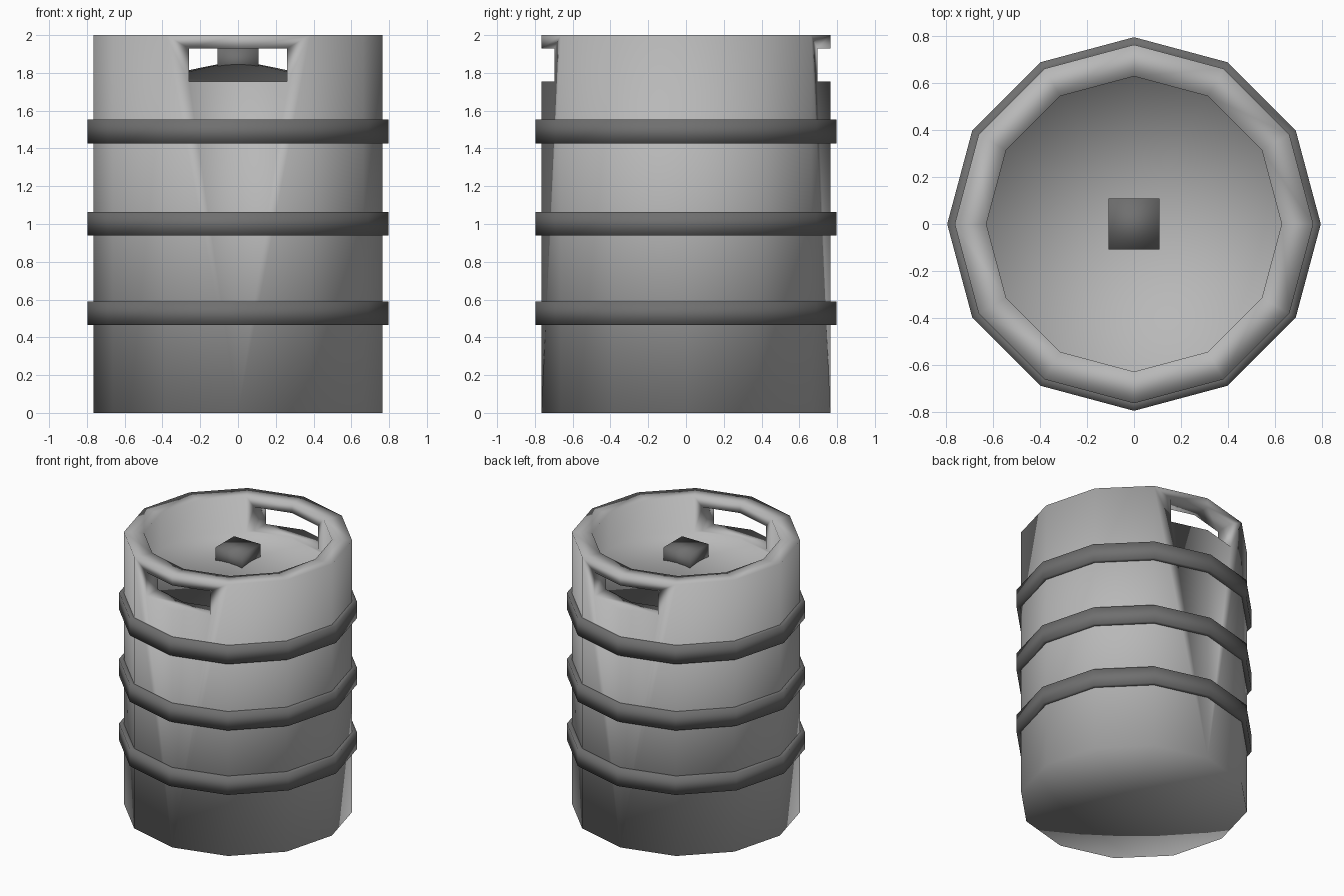
import bpy, bmesh
from math import sin, cos, pi

if "Cube" in bpy.data.objects:
    bpy.data.objects.remove(bpy.data.objects["Cube"])

SIDES = 12


def material(name, grey):
    mat = bpy.data.materials.new(name)
    mat.diffuse_color = (grey, grey, grey, 1)
    mat.use_nodes = True
    mat.node_tree.nodes["Principled BSDF"].inputs["Base Color"].default_value = mat.diffuse_color
    return mat


STEEL = material("steel", 0.48)
RUBBER = material("dark_rubber", 0.16)


def lathe(name, profile, closed=False):
    """Revolve (radius, z) points around z; a radius of 0 becomes a pole."""
    bm = bmesh.new()
    loops = []
    for r, z in profile:
        if r == 0:
            loops.append([bm.verts.new((0, 0, z))] * SIDES)
        else:
            loops.append([bm.verts.new((r * cos(2 * pi * i / SIDES), r * sin(2 * pi * i / SIDES), z))
                          for i in range(SIDES)])
    pairs = list(zip(loops, loops[1:]))
    if closed:
        pairs.append((loops[-1], loops[0]))
    for a, b in pairs:
        for i in range(SIDES):
            j = (i + 1) % SIDES
            bm.faces.new(dict.fromkeys((a[i], a[j], b[j], b[i])))
    bmesh.ops.recalc_face_normals(bm, faces=bm.faces)
    return to_object(name, bm)


def box(name, lo, hi):
    bm = bmesh.new()
    bmesh.ops.create_cube(bm, size=1)
    for v in bm.verts:
        v.co = [lo[k] if v.co[k] < 0 else hi[k] for k in range(3)]
    return to_object(name, bm)


def to_object(name, bm):
    mesh = bpy.data.meshes.new(name)
    bm.to_mesh(mesh)
    bm.free()
    obj = bpy.data.objects.new(name, mesh)
    bpy.context.collection.objects.link(obj)
    return obj


def finish(obj, mat):
    """Smooth shading and a single material."""
    obj.data.materials.clear()
    obj.data.materials.append(mat)
    for p in obj.data.polygons:
        p.use_smooth = True
        p.material_index = 0


# barrel with a thick rim and a shallow cone as recessed top
body = lathe("barrel_body", [(0, 0), (0.765, 0), (0.765, 2), (0.63, 2), (0.63, 1.74), (0, 1.867)])

# hand holes through the rim wall, front and back
for side in (-1, 1):
    y0, y1 = sorted((side * 0.558, side * 0.9))
    cutter = box("hand_hole_cutter", (-0.26, y0, 1.755), (0.26, y1, 1.93))
    cutter.hide_render = True
    mod = body.modifiers.new("hand_hole", 'BOOLEAN')
    mod.operation = 'DIFFERENCE'
    mod.solver = 'EXACT'
    mod.object = cutter
    bpy.context.view_layer.objects.active = body
    bpy.ops.object.modifier_apply(modifier=mod.name)
    bpy.data.objects.remove(cutter)
finish(body, STEEL)

# three raised hoops
for n, z in enumerate((0.527, 1.002, 1.49)):
    hoop = lathe(f"hoop_{n + 1}", [(0.74, z - 0.0625), (0.797, z - 0.0625),
                                   (0.797, z + 0.0625), (0.74, z + 0.0625)], closed=True)
    finish(hoop, RUBBER)

# square valve cap on the cone
finish(box("valve_cap", (-0.108, -0.108, 1.80), (0.108, 0.108, 1.93)), RUBBER)
